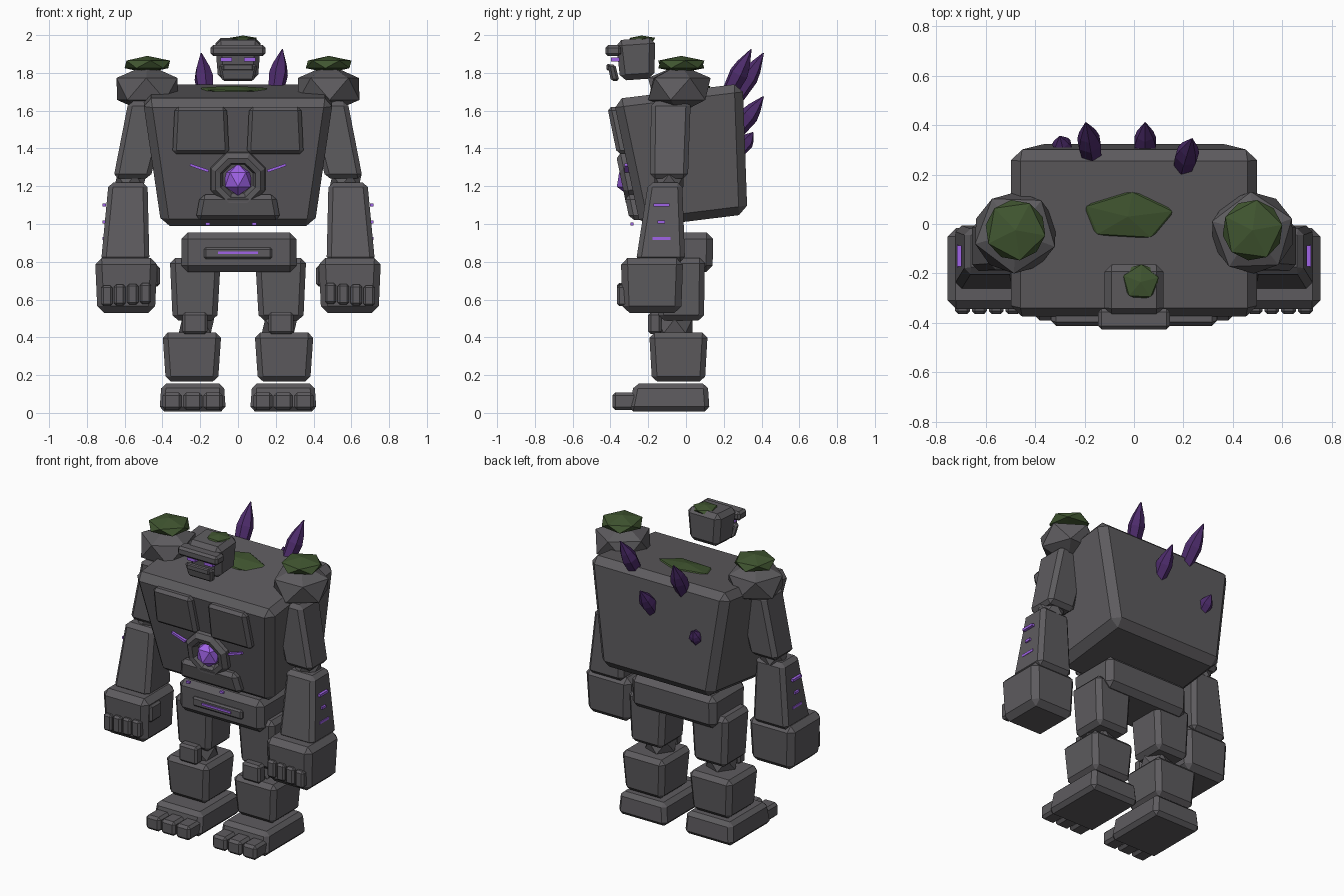
import bpy, bmesh, math
from mathutils import Vector, Matrix

if "Cube" in bpy.data.objects:
    bpy.data.objects.remove(bpy.data.objects["Cube"])


def colour(name, rgb):
    m = bpy.data.materials.new(name)
    m.diffuse_color = (*rgb, 1)
    m.use_nodes = True
    m.node_tree.nodes["Principled BSDF"].inputs["Base Color"].default_value = m.diffuse_color
    return m


STONE = colour("grey_stone", (0.11, 0.105, 0.113))
MOSS = colour("green_moss", (0.052, 0.092, 0.03))
CRYSTAL = colour("dark_purple_crystal", (0.075, 0.025, 0.15))
GLOW = colour("bright_purple_glow", (0.35, 0.125, 0.80))


def finish(bm, name, mat):
    bmesh.ops.recalc_face_normals(bm, faces=bm.faces)
    me = bpy.data.meshes.new(name)
    bm.to_mesh(me)
    bm.free()
    me.materials.append(mat)
    ob = bpy.data.objects.new(name, me)
    bpy.context.collection.objects.link(ob)
    return ob


def block(name, low, high, bevel=0.02, mat=STONE, tilt=0, turn=0):
    """Tapered chamfered block; low and high are (x, y, z, half x, half y)."""
    bm = bmesh.new()
    bmesh.ops.create_cube(bm, size=2)
    mid = (Vector(low[:3]) + Vector(high[:3])) / 2
    for v in bm.verts:
        x, y, z, hx, hy = high if v.co.z > 0 else low
        v.co = Vector((x + v.co.x * hx, y + v.co.y * hy, z)) - mid
    if bevel:
        bmesh.ops.bevel(bm, geom=bm.edges[:], offset=bevel, segments=1,
                        profile=0.5, affect='EDGES', clamp_overlap=True)
    rot = Matrix.Rotation(math.radians(tilt), 4, 'X') @ Matrix.Rotation(math.radians(turn), 4, 'Y')
    bm.transform(Matrix.Translation(mid) @ rot)
    return finish(bm, name, mat)


def box(name, c, h, bevel=0.0, mat=STONE, tilt=0, turn=0):
    return block(name, (c[0], c[1], c[2] - h[2], h[0], h[1]),
                 (c[0], c[1], c[2] + h[2], h[0], h[1]), bevel, mat, tilt, turn)


def lump(name, c, r, mat=STONE, spin=0, tilt=0):
    """Faceted twenty-sided lump."""
    bm = bmesh.new()
    bmesh.ops.create_icosphere(bm, subdivisions=1, radius=1)
    bm.transform(Matrix.Translation(c) @ Matrix.Rotation(math.radians(tilt), 4, 'X')
                 @ Matrix.Diagonal((*r, 1)) @ Matrix.Rotation(math.radians(spin), 4, 'Z'))
    return finish(bm, name, mat)


def lathe(name, profile, sides, mat, matrix, closed=False):
    """Low-sided revolve of (radius, height) points."""
    bm = bmesh.new()
    rings = []
    for r, h in profile:
        rings.append([bm.verts.new((r * math.cos(a), r * math.sin(a), h))
                      for a in [2 * math.pi * (i + 0.5) / sides for i in range(sides)]])
    pairs = list(zip(rings, rings[1:]))
    if closed:
        pairs.append((rings[-1], rings[0]))
    for a, b in pairs:
        for i in range(sides):
            j = (i + 1) % sides
            bm.faces.new((a[i], a[j], b[j], b[i]))
    if not closed:
        bm.faces.new(rings[0])
        bm.faces.new(rings[-1])
    bm.transform(matrix)
    return finish(bm, name, mat)


def chest_y(z):
    """Depth of the leaning chest front at height z."""
    return -0.24 - 0.206 * (z - 0.98)


def front_plate(name, x, z0, z1, hx0, hx1, bulge, bevel, mat=STONE):
    return block(name, (x, chest_y(z0), z0, hx0, bulge), (x, chest_y(z1), z1, hx1, bulge), bevel, mat)


# Torso, leaning forward
block("torso", (0, 0, 1.015, 0.405, 0.285), (0, 0, 1.705, 0.505, 0.345), 0.045, tilt=7)
for s, side in ((-1, "left"), (1, "right")):
    front_plate(side + "_chest_plate", s * 0.197, 1.37, 1.62, 0.15, 0.138, 0.045, 0.02)
    # Glowing cracks beside the core
    box(side + "_chest_crack", (s * 0.205, chest_y(1.295) - 0.01, 1.297), (0.052, 0.012, 0.007),
        0, GLOW, turn=-s * 19)
front_plate("belly_plate", 0, 1.02, 1.155, 0.225, 0.20, 0.05, 0.025)
for x in (-0.16, 0.085):
    box("belly_spark", (x, -0.285, 1.0), (0.012, 0.008, 0.007), 0, GLOW)

# Core in an eight-sided socket
to_chest = Matrix.Translation((0, chest_y(1.24), 1.24)) @ Matrix.Rotation(math.radians(101.6), 4, 'X')
lathe("core_socket", [(0.16, -0.03), (0.155, 0.025), (0.13, 0.05), (0.10, 0.045), (0.085, 0.01), (0.085, -0.03)],
      8, STONE, to_chest, closed=True)
lump("core_gem", (0, chest_y(1.24) - 0.01, 1.235), (0.08, 0.07, 0.085), GLOW, spin=18)

# Pelvis with belt panel
block("pelvis", (0.005, -0.03, 0.745, 0.305, 0.17), (0.005, -0.03, 0.955, 0.305, 0.175), 0.035)
box("belt_panel", (0, -0.2, 0.845), (0.18, 0.02, 0.03), 0.01)
box("belt_glow", (0, -0.22, 0.847), (0.105, 0.007, 0.007), 0, GLOW)

# Head, brow, eyes and jaw
block("head", (0, -0.265, 1.765, 0.105, 0.09), (0, -0.26, 1.98, 0.122, 0.105), 0.03, tilt=4)
box("brow", (0, -0.385, 1.918), (0.145, 0.042, 0.029), 0.014)
block("jaw", (0, -0.375, 1.757, 0.085, 0.022), (0, -0.395, 1.845, 0.103, 0.02), 0.012)
box("mouth_ridge", (0, -0.41, 1.83), (0.08, 0.01, 0.018), 0.006)
for s in (-1, 1):
    box("eye", (s * 0.062, -0.375, 1.871), (0.03, 0.022, 0.011), 0, GLOW)

for s, side in ((-1, "left"), (1, "right")):
    # Shoulder with moss cap
    lump(side + "_shoulder", (s * 0.48, -0.035, 1.715), (0.19, 0.185, 0.13), spin=20 * s)
    lump(side + "_shoulder_moss", (s * 0.48, -0.025, 1.845), (0.137, 0.138, 0.045), MOSS, spin=10 * s)
    # Arm
    block(side + "_upper_arm", (s * 0.562, -0.09, 1.24, 0.098, 0.10),
          (s * 0.47, -0.08, 1.65, 0.11, 0.105), 0.025)
    lump(side + "_elbow", (s * 0.57, -0.09, 1.23), (0.095, 0.09, 0.075))
    block(side + "_forearm", (s * 0.597, -0.135, 0.80, 0.128, 0.13),
          (s * 0.582, -0.11, 1.22, 0.103, 0.09), 0.025)
    for z, h in ((1.10, 0.043), (1.01, 0.02), (0.923, 0.047)):
        box(side + "_forearm_rune", (s * 0.708, -0.13, z), (0.009, h, 0.008), 0, GLOW)
    # Fist
    block(side + "_fist", (s * 0.592, -0.18, 0.53, 0.152, 0.155),
          (s * 0.592, -0.18, 0.82, 0.165, 0.165), 0.035)
    for i in range(4):
        box(side + "_finger", (s * (0.49 + i * 0.068), -0.335, 0.632 - 0.004 * i),
            (0.03, 0.03, 0.055), 0.012)
    box(side + "_thumb", (s * 0.44, -0.25, 0.725), (0.026, 0.055, 0.055), 0.012)
    # Leg
    block(side + "_thigh", (s * 0.228, -0.025, 0.49, 0.118, 0.12),
          (s * 0.226, -0.03, 0.82, 0.135, 0.13), 0.028)
    lump(side + "_knee_joint", (s * 0.22, -0.06, 0.46), (0.105, 0.11, 0.085))
    box(side + "_knee_cap", (s * 0.228, -0.165, 0.475), (0.066, 0.035, 0.058), 0.014)
    block(side + "_shin", (s * 0.244, -0.04, 0.165, 0.138, 0.14),
          (s * 0.244, -0.04, 0.425, 0.156, 0.155), 0.028)
    # Foot
    block(side + "_foot", (s * 0.24, -0.09, 0.008, 0.176, 0.215),
          (s * 0.24, -0.08, 0.155, 0.165, 0.195), 0.025)
    for i in (-1, 0, 1):
        box(side + "_toe", (s * 0.24 + i * 0.108, -0.325, 0.062), (0.051, 0.065, 0.046), 0.016)

# Moss on the head and back
lump("head_moss", (0.027, -0.235, 1.976), (0.083, 0.08, 0.022), MOSS, spin=15)
lump("back_moss", (-0.025, 0.033, 1.706), (0.205, 0.11, 0.026), MOSS, spin=12, tilt=7)

# Crystals growing from the back
for base, tip, r in (((-0.165, 0.235, 1.62), (-0.195, 0.41, 1.905), 0.052),
                     ((0.19, 0.20, 1.64), (0.235, 0.345, 1.925), 0.051),
                     ((0.045, 0.24, 1.45), (0.045, 0.41, 1.675), 0.050),
                     ((-0.28, 0.27, 1.37), (-0.30, 0.355, 1.485), 0.043)):
    base, tip = Vector(base), Vector(tip)
    d = tip - base
    place = Matrix.Translation(base) @ d.to_track_quat('Z', 'Y').to_matrix().to_4x4()
    n = d.length
    lathe("back_crystal", [(r * 0.7, 0), (r, n * 0.55), (r * 0.75, n * 0.72), (0.003, n)], 6, CRYSTAL, place)
